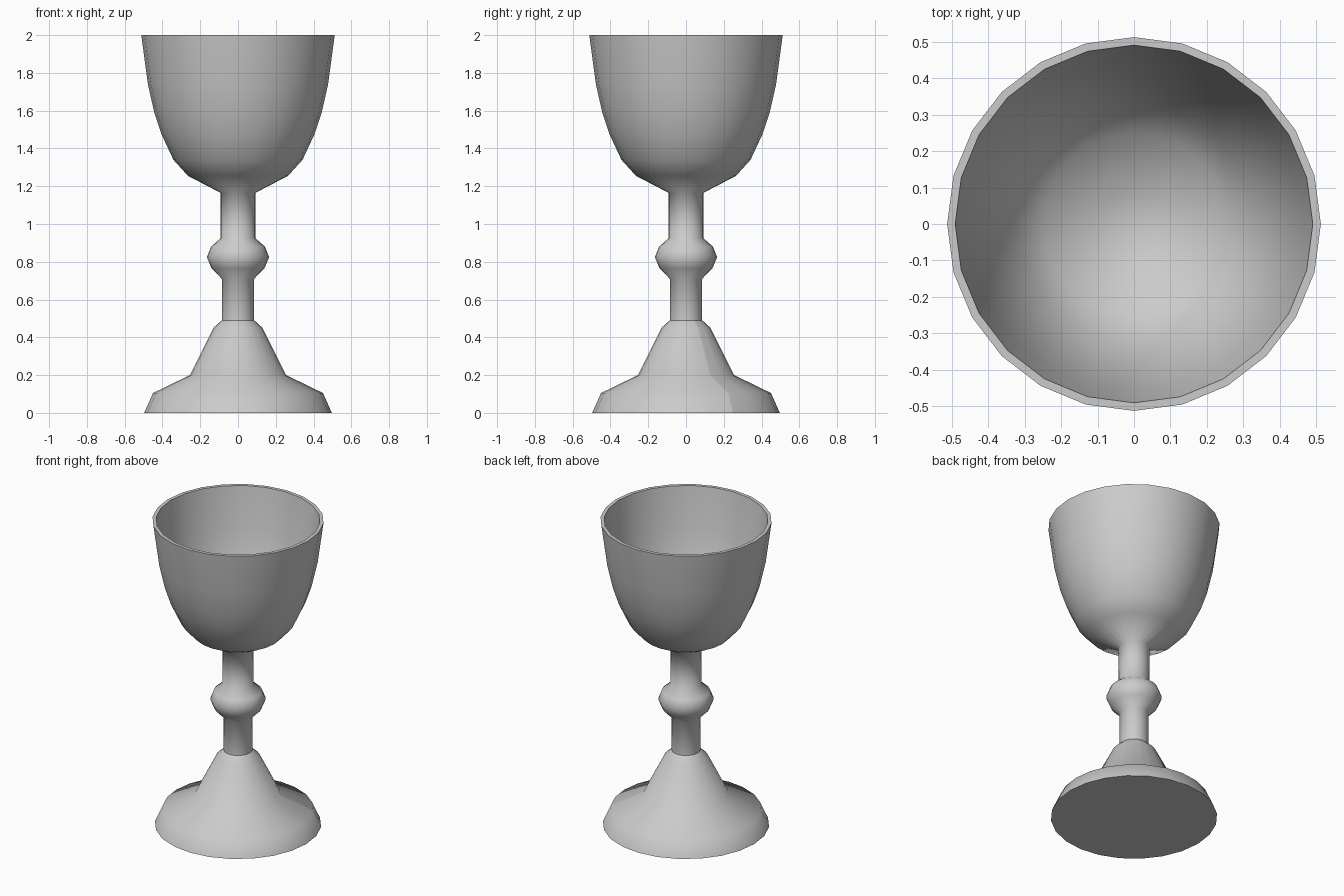
import bpy, bmesh
from math import cos, sin, tau

if "Cube" in bpy.data.objects:
    bpy.data.objects.remove(bpy.data.objects["Cube"])

SIDES = 24

metal = bpy.data.materials.new("plain grey metal")
metal.use_nodes = True
GREY = (0.6, 0.6, 0.6, 1)
metal.diffuse_color = GREY
metal.node_tree.nodes["Principled BSDF"].inputs["Base Color"].default_value = GREY


def lathe(name, profile, sharp_rings=(), sharp_seam=None):
    """Spin a (radius, height) profile round z; zero radius closes to a point."""
    bm = bmesh.new()
    rings = []
    for r, z in profile:
        count = SIDES if r else 1
        rings.append([bm.verts.new((r * cos(tau * i / SIDES), r * sin(tau * i / SIDES), z))
                      for i in range(count)])
    for a, b in zip(rings, rings[1:]):
        for i in range(SIDES):
            j = (i + 1) % SIDES
            corners = [a[i % len(a)], a[j % len(a)], b[j % len(b)], b[i % len(b)]]
            bm.faces.new(list(dict.fromkeys(corners)))
    for f in bm.faces:
        f.smooth = True
    # Crisp rings and an optional crisp meridian
    for k in sharp_rings:
        for i in range(SIDES):
            bm.edges.get((rings[k][i], rings[k][(i + 1) % SIDES])).smooth = False
    if sharp_seam is not None:
        for a, b in zip(rings, rings[1:]):
            if len(a) == len(b) == SIDES:
                bm.edges.get((a[sharp_seam], b[sharp_seam])).smooth = False
    mesh = bpy.data.meshes.new(name)
    bm.to_mesh(mesh)
    bm.free()
    mesh.materials.append(metal)
    obj = bpy.data.objects.new(name, mesh)
    bpy.context.collection.objects.link(obj)
    return obj


# Flared foot with a flat underside
lathe("foot", [(0, 0), (0.497, 0), (0.45, 0.105), (0.255, 0.2),
               (0.13, 0.45), (0.086, 0.49)], sharp_rings=[1], sharp_seam=2)

# Stem with its rounded knop, running into the hollow bowl
stem = [(0.086, 0.49), (0.086, 0.71), (0.14, 0.765), (0.165, 0.825),
        (0.143, 0.88), (0.092, 0.925), (0.092, 1.165)]
bowl_outside = [(0.265, 1.255), (0.342, 1.34), (0.405, 1.475),
                (0.442, 1.585), (0.477, 1.74), (0.512, 2)]
bowl_inside = [(0.49, 2), (0.455, 1.745), (0.42, 1.595), (0.383, 1.485),
               (0.322, 1.36), (0.25, 1.28), (0.09, 1.205), (0, 1.195)]
profile = stem + bowl_outside + bowl_inside
rim = len(stem + bowl_outside)
lathe("stem_and_bowl", profile, sharp_rings=[0, rim - 1, rim])
